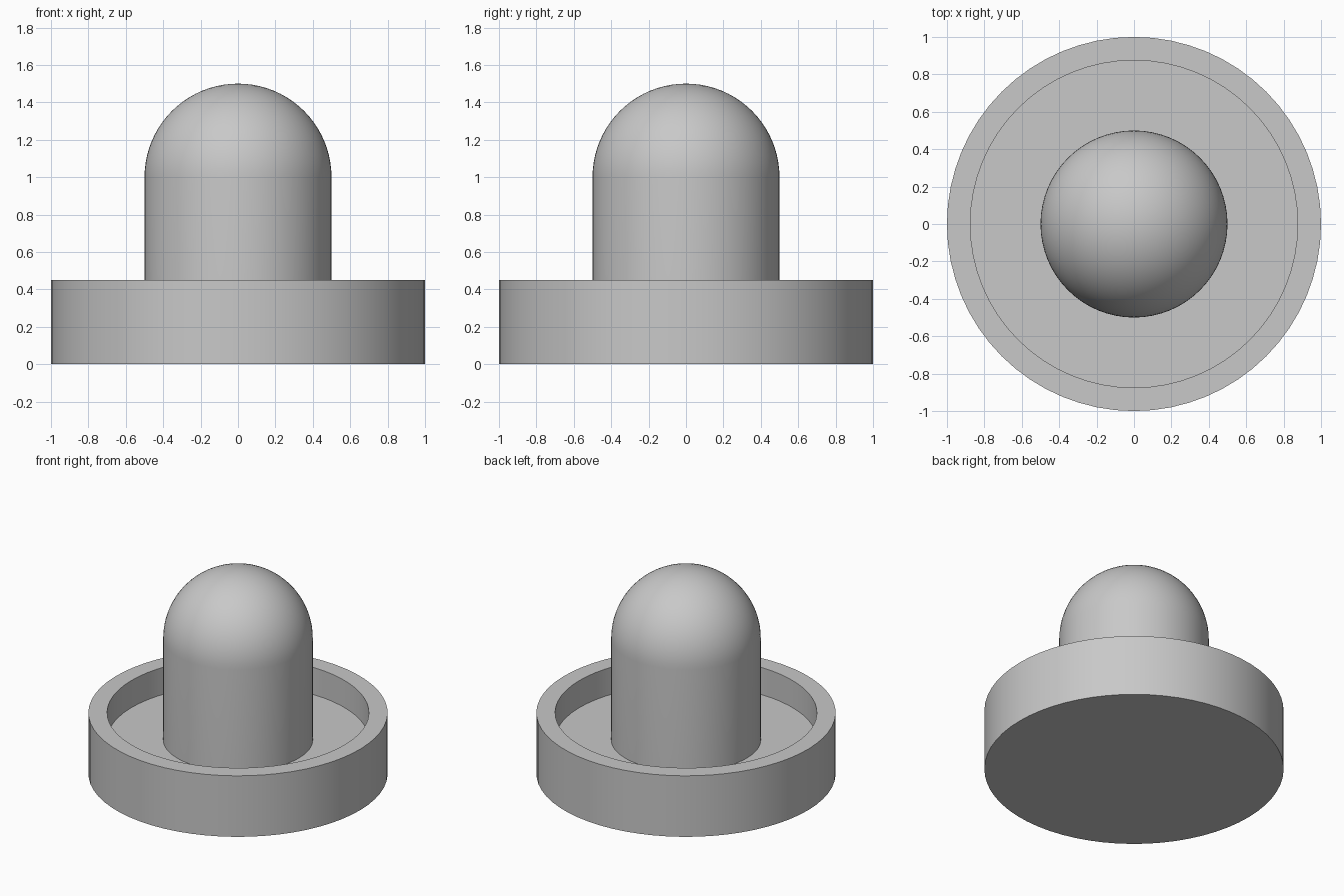
import bpy
import bmesh
from math import sin, cos, pi, radians, tau
from mathutils import Vector

cube = bpy.data.objects.get("Cube")
if cube:
    bpy.data.objects.remove(cube, do_unlink=True)

SEGMENTS = 64

# Single grey finish
grey = bpy.data.materials.new("plain_grey")
grey.use_nodes = True
colour = (0.58, 0.58, 0.58, 1)
grey.diffuse_color = colour
grey.node_tree.nodes["Principled BSDF"].inputs["Base Color"].default_value = colour


def lathe(name, profile):
    """Revolve (radius, height) points about z, welding the poles."""
    bm = bmesh.new()
    verts = [bm.verts.new((r, 0, z)) for r, z in profile]
    edges = [bm.edges.new(pair) for pair in zip(verts, verts[1:])]
    bmesh.ops.spin(bm, geom=verts + edges, cent=Vector(), axis=Vector((0, 0, 1)),
                   angle=tau, steps=SEGMENTS)
    bmesh.ops.remove_doubles(bm, verts=bm.verts, dist=0.0005)
    bmesh.ops.recalc_face_normals(bm, faces=bm.faces)
    mesh = bpy.data.meshes.new(name)
    bm.to_mesh(mesh)
    bm.free()
    mesh.materials.append(grey)
    obj = bpy.data.objects.new(name, mesh)
    bpy.context.collection.objects.link(obj)
    bpy.ops.object.select_all(action="DESELECT")
    obj.select_set(True)
    bpy.context.view_layer.objects.active = obj
    bpy.ops.object.shade_smooth_by_angle(angle=radians(30))
    return obj


# Round dish with a raised rim and recessed floor
FLOOR, RIM = 0.25, 0.45
lathe("base_dish", [(0, 0), (1, 0), (1, RIM), (0.875, RIM), (0.875, FLOOR), (0, FLOOR)])

# Domed grip, set slightly into the floor
RADIUS, SHOULDER, RINGS = 0.5, 1.0, 20
dome = [(RADIUS * cos(a), SHOULDER + RADIUS * sin(a))
        for a in (pi / 2 * i / RINGS for i in range(RINGS + 1))]
lathe("domed_grip", [(0, FLOOR - 0.05), (RADIUS, FLOOR - 0.05)] + dome)
